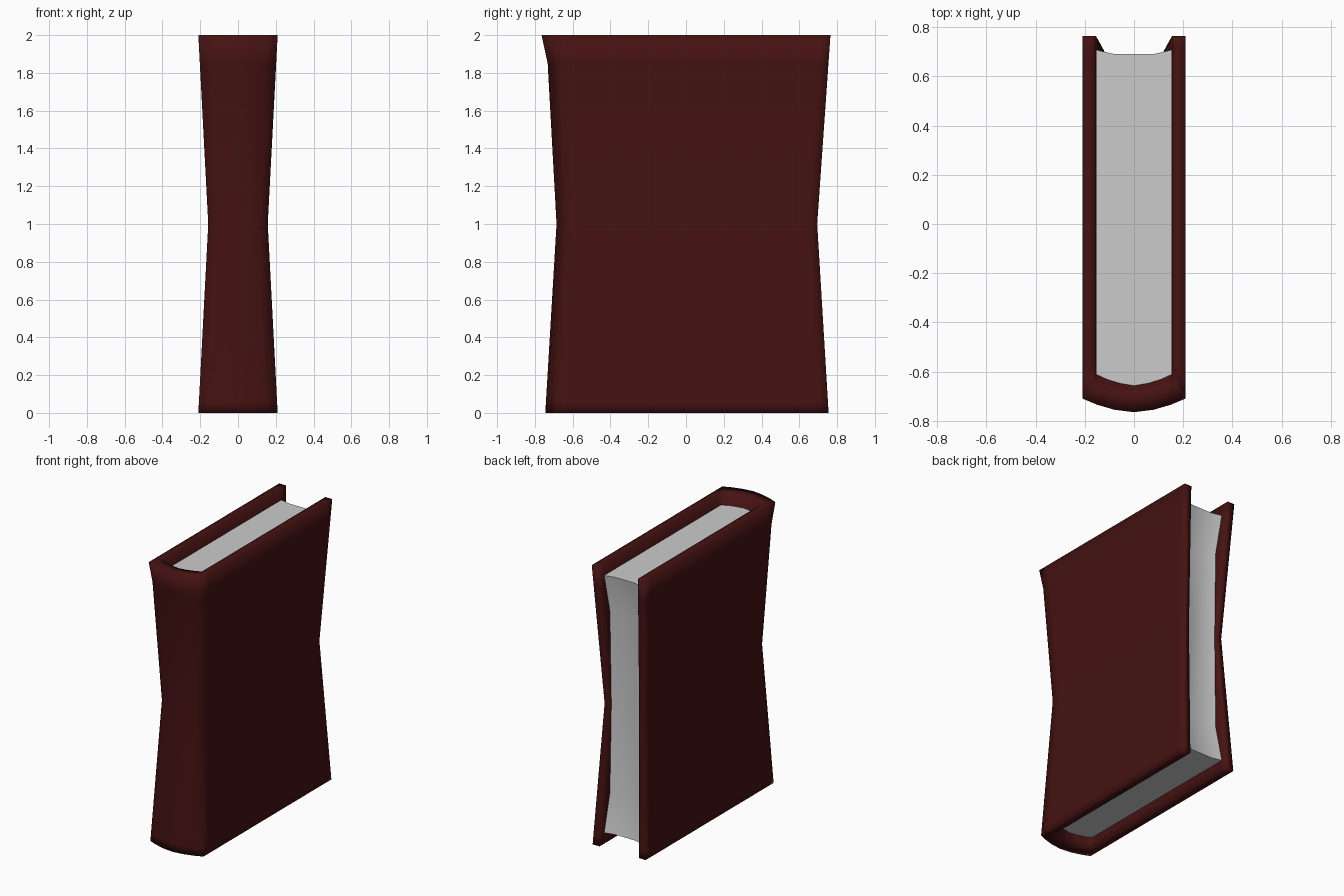
import bpy, bmesh

if "Cube" in bpy.data.objects:
    bpy.data.objects.remove(bpy.data.objects["Cube"])


def waist(z):
    """x and y scale of the pinched book at height z"""
    t = abs(z - 1)
    return 0.75 + 0.25 * t, 0.92 + (0.093 if z > 1 else 0.08) * t


def mirrored(half):
    """half profile starting at x = 0 -> full open profile, left to right"""
    return [(-x, y) for x, y in reversed(half[1:])] + half


def make_object(name, bm):
    bmesh.ops.recalc_face_normals(bm, faces=bm.faces[:])
    mesh = bpy.data.meshes.new(name)
    bm.to_mesh(mesh)
    bm.free()
    obj = bpy.data.objects.new(name, mesh)
    bpy.context.collection.objects.link(obj)
    return obj


def loft(name, rings, caps):
    """skin closed rings of points; caps is a list of index tuples for the end faces"""
    bm = bmesh.new()
    vs = [[bm.verts.new(p) for p in ring] for ring in rings]
    n = len(vs[0])
    for a, b in zip(vs, vs[1:]):
        for i in range(n):
            j = (i + 1) % n
            bm.faces.new((a[i], a[j], b[j], b[i]))
    for ring in (vs[0], vs[-1]):
        for cap in caps:
            bm.faces.new([ring[i] for i in cap])
    return make_object(name, bm)


# Cover: U-shaped section with a rounded spine, pinched at mid height
outer = mirrored([(0, -.745), (.08, -.735), (.15, -.715), (.21, -.69),
                  (.21, -.62), (.21, .70), (.21, .755)])
inner = mirrored([(0, -.655), (.06, -.645), (.11, -.63), (.155, -.61),
                  (.155, -.56), (.155, .70), (.155, .755)])
section = outer + inner[::-1]
rings = []
for z, flare in ((0, 0), (.06, 0), (1, 0), (1.85, .012), (2, -.01)):
    sx, sy = waist(z)
    rings.append([(x * sx, y * sy + (flare if y < -.6 else 0), z) for x, y in section])
n, m = len(outer), len(section)
cover = loft("cover", rings, [(i, i + 1, m - 2 - i, m - 1 - i) for i in range(n - 1)])
cover.data.shade_smooth()
red = bpy.data.materials.new("dark_red_cloth")
red.diffuse_color = (.06, .006, .006, 1)
red.use_nodes = True
red.node_tree.nodes["Principled BSDF"].inputs["Base Color"].default_value = red.diffuse_color
cover.data.materials.append(red)

# Page block: rounded front inside the spine, hollow fore-edge at the back
front = mirrored([(0, -.665), (.06, -.655), (.11, -.64), (.158, -.62)])
rings = []
for z, back in ((.08, .70), (.35, .65), (1, .67), (1.65, .65), (1.92, .70)):
    sx, sy = waist(z)
    ring = [(x * sx, y * sy, z) for x, y in front]
    ring += [(x * sx, back + dy, z) for x, dy in
             ((.158, .008), (.08, -.01), (-.08, -.01), (-.158, .008))]
    rings.append(ring)
pages = loft("pages", rings, [tuple(range(len(rings[0])))])
bpy.context.view_layer.objects.active = pages
pages.select_set(True)
bpy.ops.object.shade_smooth_by_angle(angle=0.6)
